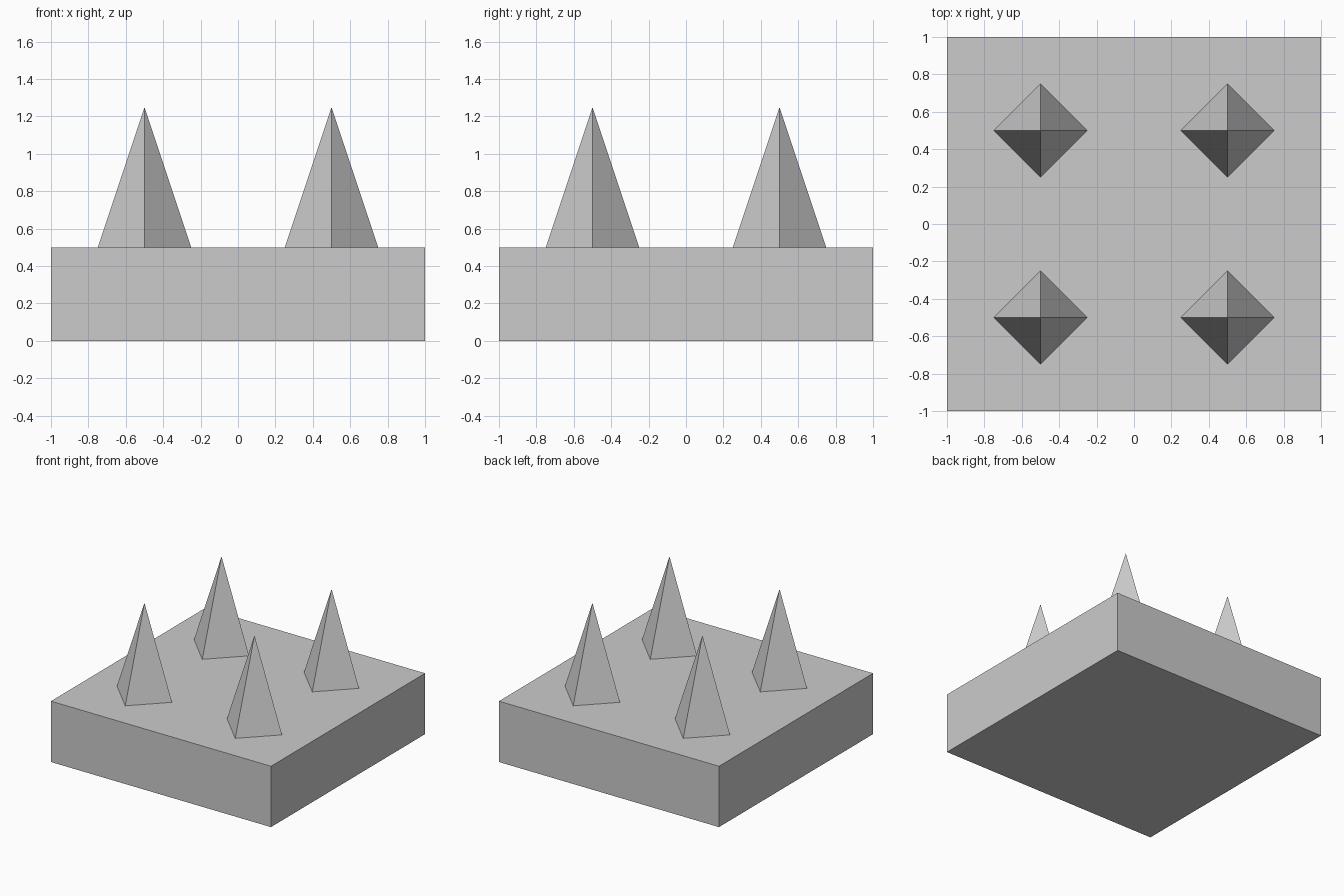
import bpy

default_cube = bpy.data.objects.get("Cube")
if default_cube:
    bpy.data.objects.remove(default_cube, do_unlink=True)

# One plain grey for every part
GREY = (0.6, 0.6, 0.6, 1.0)
grey = bpy.data.materials.new("plain_grey")
grey.use_nodes = True
grey.diffuse_color = GREY
grey.node_tree.nodes["Principled BSDF"].inputs["Base Color"].default_value = GREY

SLAB_HEIGHT = 0.5
SPIKE_HEIGHT = 0.75


def finish(name):
    obj = bpy.context.object
    obj.name = name
    obj.data.materials.append(grey)
    return obj


# Square base slab
bpy.ops.mesh.primitive_cube_add(size=2, location=(0, 0, SLAB_HEIGHT / 2))
slab = finish("base_slab")
slab.scale.z = SLAB_HEIGHT / 2
bpy.ops.object.transform_apply(location=False, rotation=False, scale=True)

# Four-sided spikes, corners pointing along the slab edges
for depth, y in (("front", -0.5), ("back", 0.5)):
    for side, x in (("right", -0.5), ("left", 0.5)):
        bpy.ops.mesh.primitive_cone_add(
            vertices=4, radius1=0.25, radius2=0, depth=SPIKE_HEIGHT,
            location=(x, y, SLAB_HEIGHT + SPIKE_HEIGHT / 2))
        finish(f"{depth}_{side}_spike")
